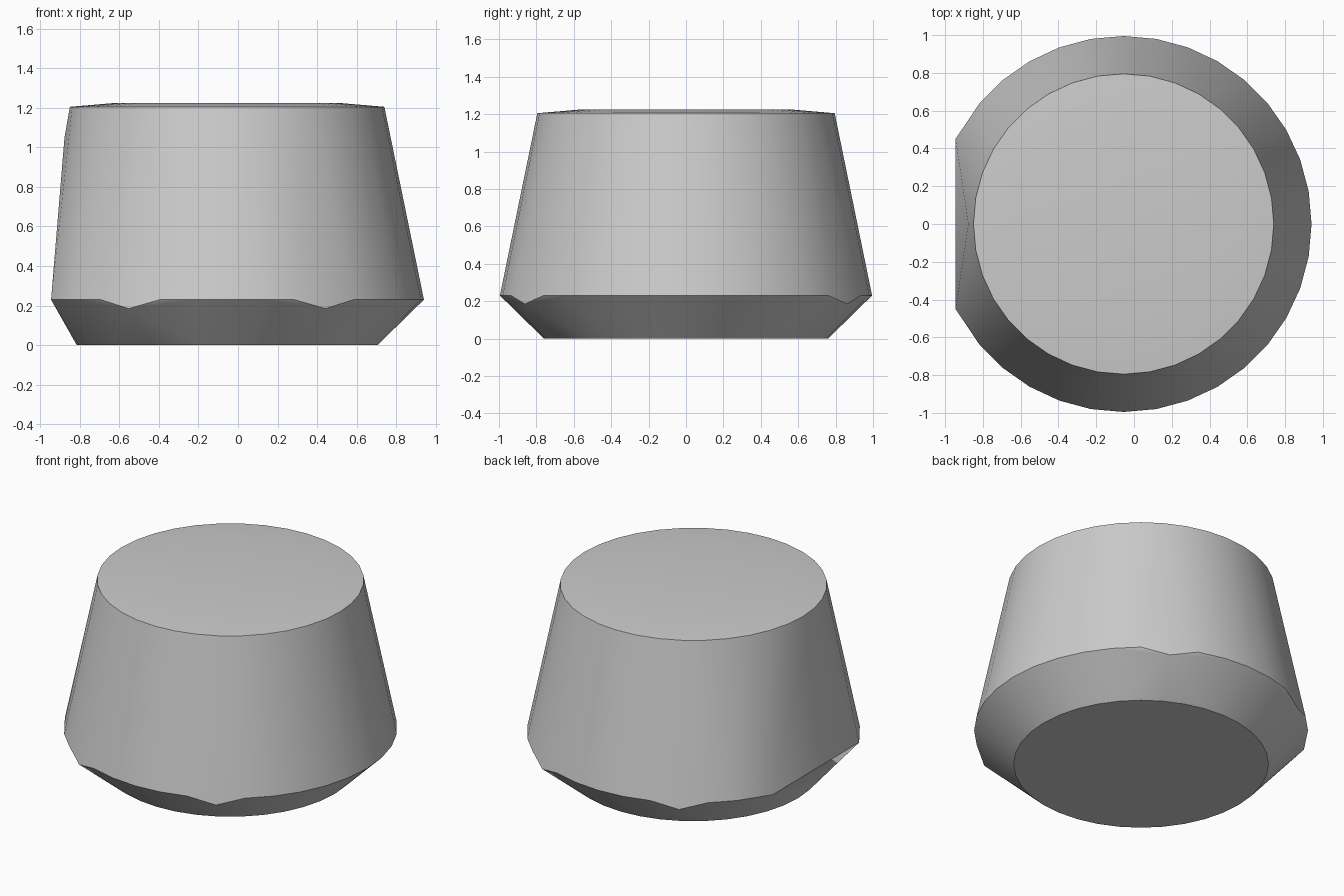
import bpy, bmesh
from math import radians, cos, sin, hypot

cube = bpy.data.objects.get("Cube")
if cube:
    bpy.data.objects.remove(cube, do_unlink=True)

CENTRE_X = -0.055
STEP = 10

mat = bpy.data.materials.new("plain_grey")
mat.use_nodes = True
grey = (0.6, 0.6, 0.6, 1)
mat.diffuse_color = grey
mat.node_tree.nodes["Principled BSDF"].inputs["Base Color"].default_value = grey

bm = bmesh.new()


def point(radius, angle, z):
    a = radians(angle)
    bm.verts.new((CENTRE_X + radius * cos(a), radius * sin(a), z))


# Full round rings: base, top rim and the slightly raised crown
for radius, z in ((0.76, 0), (0.795, 1.205), (0.56, 1.225)):
    for angle in range(0, 360, STEP):
        point(radius, angle, z)

# Widest ring, with four low notches and a gap that leaves one flat side
for angle in range(-150 + STEP, 150, STEP):
    notch = angle % 180 in (60, 120)
    point(0.995, angle, 0.185 if notch else 0.23)
for y in (-0.45, 0.45):
    bm.verts.new((-0.945, y, 0.23))

# Tip of the flat triangular facet
bm.verts.new((-0.877, 0, 1.05))

# Skin the tapered body over the rings
bmesh.ops.convex_hull(bm, input=bm.verts[:])
bmesh.ops.dissolve_limit(bm, angle_limit=radians(0.1),
                         verts=bm.verts[:], edges=bm.edges[:])
bmesh.ops.recalc_face_normals(bm, faces=bm.faces[:])

mesh = bpy.data.meshes.new("tapered_body")
bm.to_mesh(mesh)
bm.free()
mesh.materials.append(mat)
body = bpy.data.objects.new("tapered_body", mesh)
bpy.context.collection.objects.link(body)

# Smooth sides with crisp rims
bpy.ops.object.select_all(action="DESELECT")
body.select_set(True)
bpy.context.view_layer.objects.active = body
bpy.ops.object.shade_smooth_by_angle(angle=radians(30))
